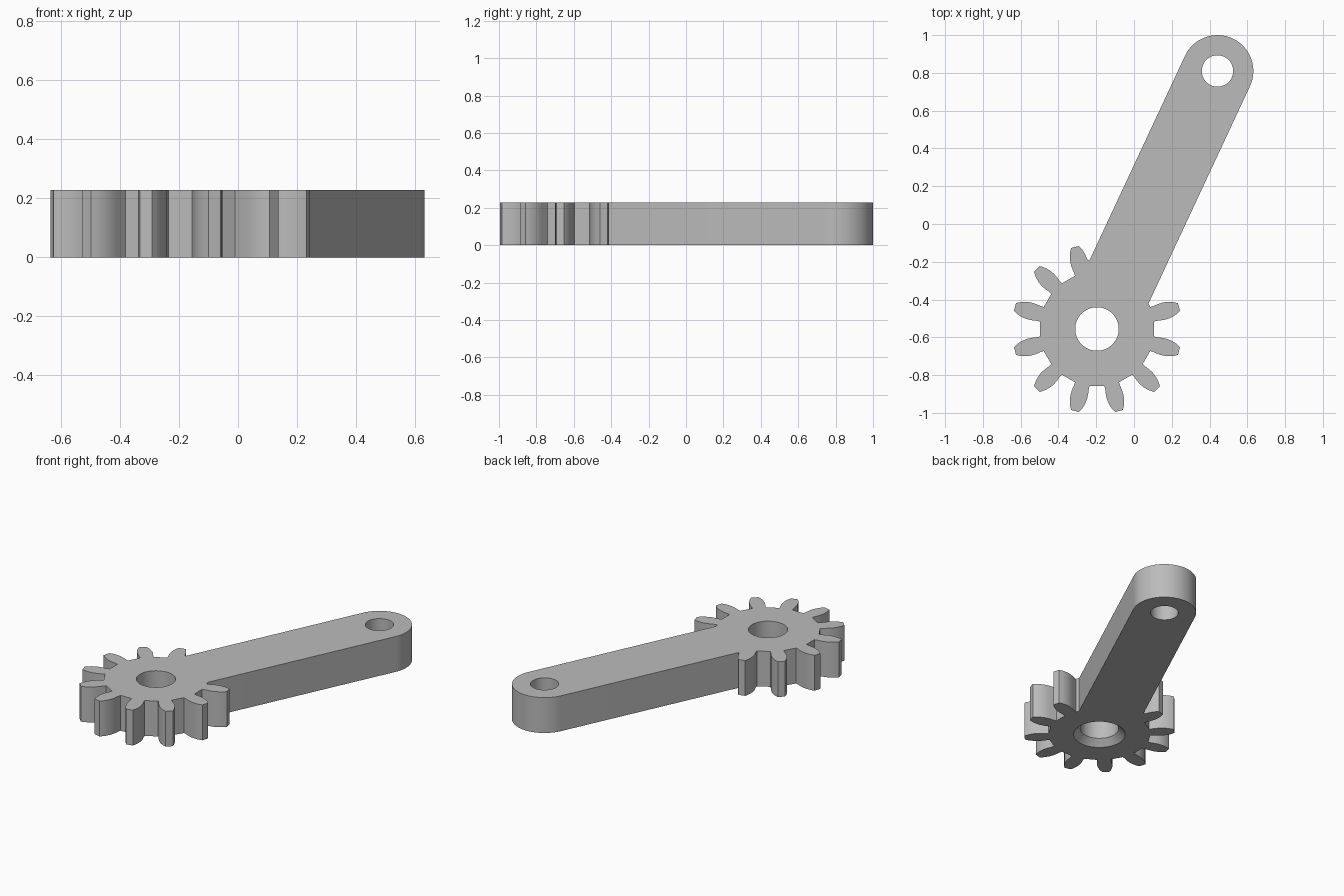
import bpy
import bmesh
from math import radians, sin, cos, asin, degrees, atan2, pi
from mathutils import Vector

if "Cube" in bpy.data.objects:
    bpy.data.objects.remove(bpy.data.objects["Cube"], do_unlink=True)

HEIGHT = 0.228
GEAR = Vector((-0.196, -0.556))     # gear centre
END = Vector((0.442, 0.81))         # far end of the arm
ARM_R = 0.19                        # half width of the arm
ROOT_R = 0.305
# tooth flank: radius, half angle in degrees
FLANK = [(ROOT_R, 7.5), (0.325, 7.2), (0.35, 7.3), (0.375, 6.95),
         (0.395, 6.25), (0.415, 5.25), (0.433, 4.1), (0.45, 2.7)]

grey = bpy.data.materials.new("plain grey")
grey.use_nodes = True
grey.diffuse_color = (0.5, 0.5, 0.5, 1)
grey.node_tree.nodes["Principled BSDF"].inputs["Base Color"].default_value = (0.5, 0.5, 0.5, 1)


def polar(centre, r, deg):
    return centre + Vector((cos(radians(deg)), sin(radians(deg)))) * r


def add_object(name, bm):
    bmesh.ops.recalc_face_normals(bm, faces=bm.faces)
    mesh = bpy.data.meshes.new(name)
    bm.to_mesh(mesh)
    bm.free()
    mesh.materials.append(grey)
    obj = bpy.data.objects.new(name, mesh)
    bpy.context.collection.objects.link(obj)
    return obj


def lathe_cutter(name, centre, rings, n=64):
    """Closed round cutter from (radius, z) rings."""
    bm = bmesh.new()
    loops = [[bm.verts.new((*polar(centre, r, 360 * i / n), z)) for i in range(n)]
             for r, z in rings]
    for a, b in zip(loops, loops[1:]):
        for i in range(n):
            j = (i + 1) % n
            bm.faces.new((a[i], a[j], b[j], b[i]))
    bm.faces.new(loops[0])
    bm.faces.new(loops[-1])
    cutter = add_object(name, bm)
    cutter.hide_render = True
    return cutter


# Outline: gear teeth all round except where the arm leaves
axis = END - GEAR
arm_deg = degrees(atan2(axis.y, axis.x))
join_r = 0.363
outline = [polar(GEAR, join_r, arm_deg + degrees(asin(ARM_R / join_r)))]
for k in range(10):
    a = 105 + 30 * k
    rising = [polar(GEAR, r, a - h) for r, h in FLANK if k > 0 or r > join_r]
    falling = [polar(GEAR, r, a + h) for r, h in reversed(FLANK)]
    outline += rising + falling
outline.append(polar(GEAR, ROOT_R, arm_deg - degrees(asin(ARM_R / ROOT_R))))
# Rounded far end of the arm
steps = 40
outline += [polar(END, ARM_R, arm_deg - 90 + 180 * i / steps) for i in range(steps + 1)]

# Extrude the outline to a solid
bm = bmesh.new()
base = bm.faces.new([bm.verts.new((p.x, p.y, 0)) for p in outline])
top = bmesh.ops.extrude_face_region(bm, geom=[base], use_keep_orig=True)
bmesh.ops.translate(bm, vec=(0, 0, HEIGHT),
                    verts=[v for v in top["geom"] if isinstance(v, bmesh.types.BMVert)])
lever = add_object("gear_lever_arm", bm)

# Shaft hole with countersunk underside, and plain pin hole
cutters = [
    lathe_cutter("shaft_hole_cutter", GEAR,
                 [(0.195, -0.04), (0.115, 0.04), (0.115, HEIGHT + 0.1)]),
    lathe_cutter("pin_hole_cutter", END, [(0.083, -0.1), (0.083, HEIGHT + 0.1)]),
]
bpy.ops.object.select_all(action="DESELECT")
bpy.context.view_layer.objects.active = lever
lever.select_set(True)
for cutter in cutters:
    mod = lever.modifiers.new("hole", "BOOLEAN")
    mod.operation = "DIFFERENCE"
    mod.solver = "EXACT"
    mod.object = cutter
    bpy.ops.object.modifier_apply(modifier=mod.name)
    bpy.data.objects.remove(cutter, do_unlink=True)

bpy.ops.object.shade_smooth_by_angle(angle=radians(28))
